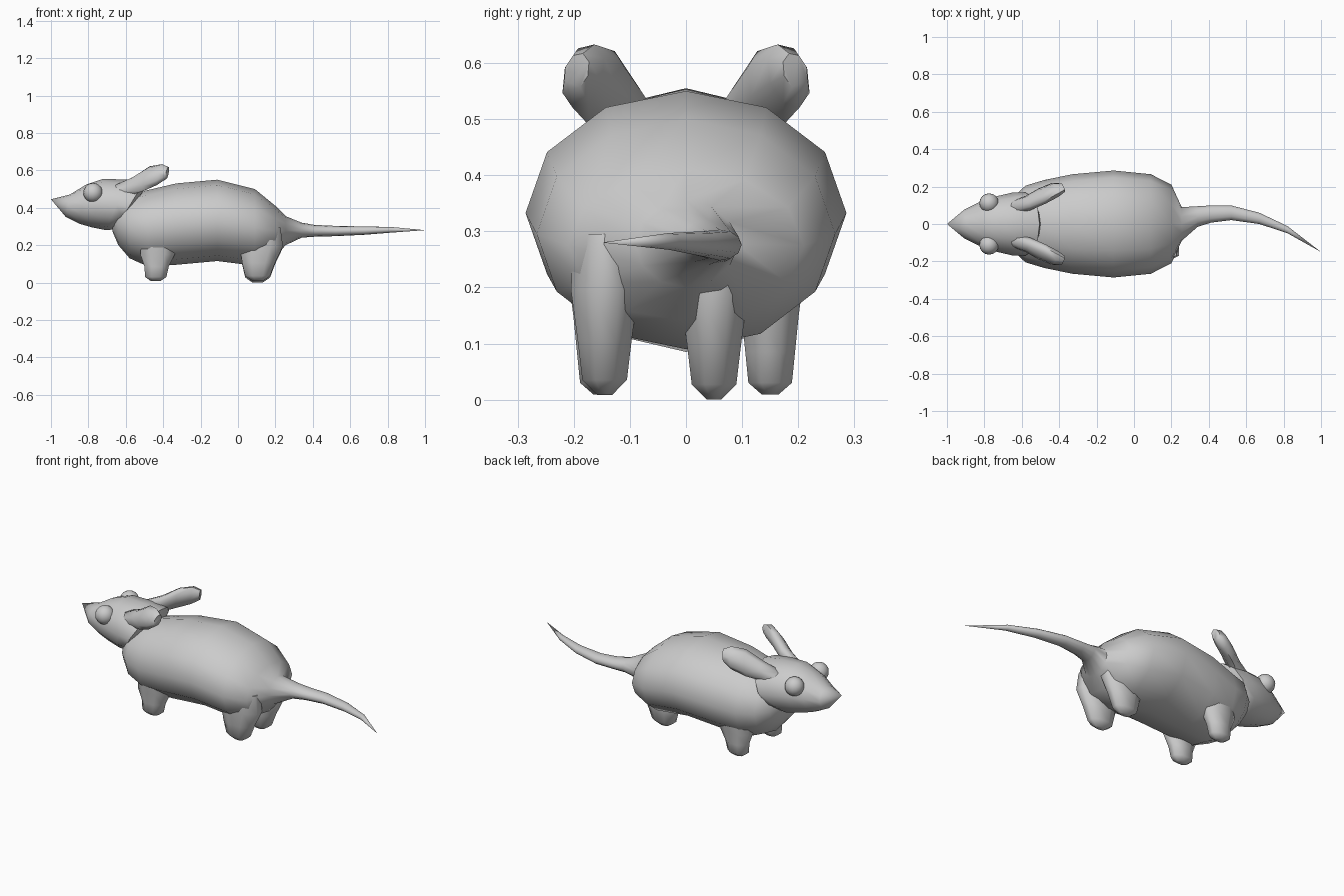
import bpy, bmesh, math
from mathutils import Vector

if "Cube" in bpy.data.objects:
    bpy.data.objects.remove(bpy.data.objects["Cube"])


def loft(name, rings, n=12, phase=0.0):
    """Skin a closed tube over rings of (centre, half-axis u, half-axis v)."""
    bm = bmesh.new()
    loops = []
    for c, u, v in rings:
        c, u, v = Vector(c), Vector(u), Vector(v)
        if u.length < 1e-6:
            loops.append([bm.verts.new(c)])
            continue
        loops.append([bm.verts.new(c + u * math.cos(phase + 2 * math.pi * i / n)
                                   + v * math.sin(phase + 2 * math.pi * i / n))
                      for i in range(n)])
    for a, b in zip(loops, loops[1:]):
        for i in range(n):
            j = (i + 1) % n
            if len(a) == 1:
                bm.faces.new((a[0], b[j], b[i]))
            elif len(b) == 1:
                bm.faces.new((a[i], a[j], b[0]))
            else:
                bm.faces.new((a[i], a[j], b[j], b[i]))
    for end in (loops[0], loops[-1]):
        if len(end) > 1:
            bm.faces.new(end)
    bmesh.ops.recalc_face_normals(bm, faces=bm.faces)
    mesh = bpy.data.meshes.new(name)
    bm.to_mesh(mesh)
    bm.free()
    obj = bpy.data.objects.new(name, mesh)
    bpy.context.collection.objects.link(obj)
    smooth(obj)
    return obj


def smooth(obj, angle=62):
    bpy.ops.object.select_all(action='DESELECT')
    obj.select_set(True)
    bpy.context.view_layer.objects.active = obj
    bpy.ops.object.shade_smooth_by_angle(angle=math.radians(angle))


# Body running into the tail: x, y, top z, bottom z, half width
body = [(-.67, 0, .36, .27, .07), (-.64, 0, .42, .20, .15), (-.58, 0, .47, .13, .205),
        (-.48, 0, .495, .085, .235), (-.33, 0, .53, .095, .266),
        (-.11, 0, .55, .115, .286), (.09, 0, .50, .09, .266), (.20, 0, .41, .14, .21),
        (.255, 0, .355, .20, .09), (.34, .04, .32, .24, .055), (.41, .053, .308, .245, .046),
        (.52, .06, .303, .248, .039), (.67, .03, .30, .255, .03),
        (.82, -.03, .297, .267, .019), (1, -.15, .28, .28, 0)]
loft("body_and_tail", [((x, y, (t + b) / 2), (0, w, 0), (0, 0, (t - b) / 2))
                       for x, y, t, b, w in body])

# Head: rings lean backwards toward the neck; x, centre z, half width, half height, lean
head = [(-1, .445, 0, 0, 0), (-.91, .41, .075, .06, .01), (-.83, .42, .115, .105, .02),
        (-.75, .425, .145, .13, .03), (-.65, .415, .168, .135, .055),
        (-.58, .41, .168, .125, .075), (-.55, .42, .11, .085, .05), (-.54, .42, 0, 0, 0)]
loft("head", [((x, 0, z), (0, w, 0), (lean, 0, h)) for x, z, w, h, lean in head])

# Ears: x, y, z, flat half width, half thickness
ear = [(-.66, .085, .48, .045, .03), (-.57, .11, .515, .05, .034),
       (-.49, .15, .555, .066, .034), (-.42, .183, .577, .056, .033),
       (-.378, .195, .585, .032, .02)]
for side, s in (("right", -1), ("left", 1)):
    loft(side + "_ear", [((x, s * y, z), (.25 * w, -s * .35 * w, w),
                          (-.3 * t, s * t, .4 * t)) for x, y, z, w, t in ear], 8)

    # Eyes
    bpy.ops.mesh.primitive_uv_sphere_add(segments=16, ring_count=10, radius=.052,
                                         location=(-.775, s * .112, .48))
    eye = bpy.context.object
    eye.name = side + "_eye"
    smooth(eye)

# Legs: height, half length, half width, x offset, y offset inwards
front = [(.25, .10, .07, .02, .0), (.15, .10, .055, .01, 0), (.085, .07, .048, .005, 0),
         (.03, .062, .042, 0, 0), (.009, .03, .016, 0, 0)]
rear = [(.29, .11, .06, .02, 0), (.19, .125, .065, .02, 0), (.10, .095, .052, .005, 0),
        (.03, .072, .043, 0, 0), (.003, .03, .014, 0, 0)]


def leg(name, x, y, drop, profile):
    loft(name, [((x + dx, y + dy, z + drop), (a, 0, 0), (0, b, 0))
                for z, a, b, dx, dy in profile], 8, math.pi / 8)


leg("front_right_leg", -.44, -.15, 0, front)
leg("front_left_leg", -.44, .15, 0, front)
leg("rear_right_leg", .105, -.145, .005, rear)
leg("rear_left_leg", .105, .05, -.003, rear)
